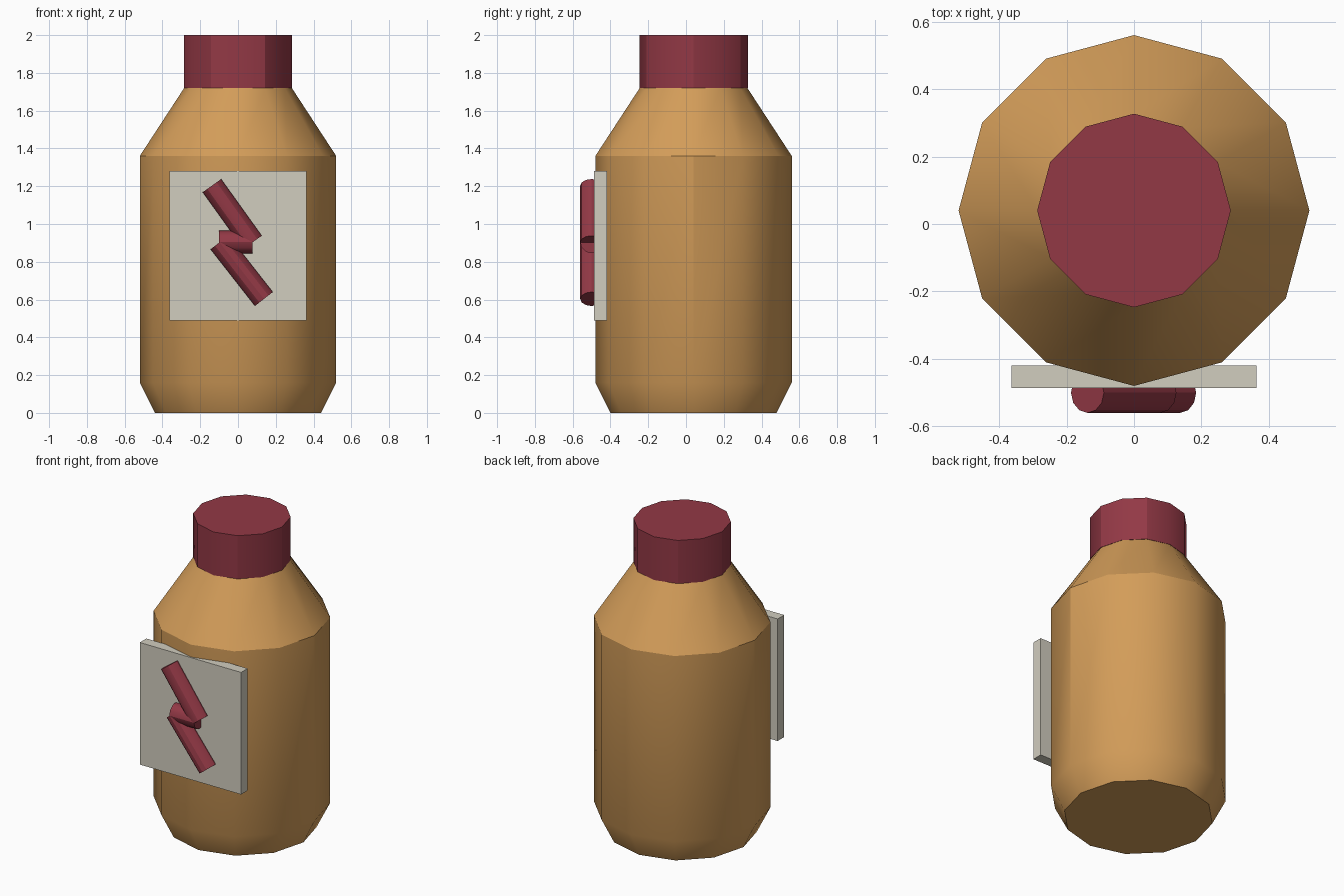
import bpy, bmesh
from math import cos, sin, pi, radians
from mathutils import Vector

cube = bpy.data.objects.get("Cube")
if cube:
    bpy.data.objects.remove(cube, do_unlink=True)

AXIS_Y = 0.04
SIDES = 12


def material(name, colour):
    mat = bpy.data.materials.new(name)
    mat.use_nodes = True
    mat.diffuse_color = (*colour, 1)
    for node in mat.node_tree.nodes:
        if node.type == 'BSDF_PRINCIPLED':
            node.inputs["Base Color"].default_value = (*colour, 1)
    return mat


amber = material("amber", (0.65, 0.335, 0.1))
maroon = material("maroon", (0.29, 0.04, 0.06))
cream = material("cream", (0.64, 0.61, 0.52))


def finish(obj, name, mat, smooth=True):
    obj.name = obj.data.name = name
    obj.data.materials.append(mat)
    if smooth:
        bpy.ops.object.select_all(action='DESELECT')
        obj.select_set(True)
        bpy.context.view_layer.objects.active = obj
        bpy.ops.object.shade_smooth_by_angle(angle=radians(30))
    return obj


def turned(name, profile, mat):
    """Closed solid from (radius, height) rings, bottom to top."""
    bm = bmesh.new()
    rings = [[bm.verts.new((r * cos(2 * pi * i / SIDES),
                            r * sin(2 * pi * i / SIDES), z))
              for i in range(SIDES)] for r, z in profile]
    for low, high in zip(rings, rings[1:]):
        for i in range(SIDES):
            j = (i + 1) % SIDES
            bm.faces.new((low[i], low[j], high[j], high[i]))
    bm.faces.new(rings[0][::-1])
    bm.faces.new(rings[-1])
    mesh = bpy.data.meshes.new(name)
    bm.to_mesh(mesh)
    bm.free()
    obj = bpy.data.objects.new(name, mesh)
    bpy.context.collection.objects.link(obj)
    obj.location.y = AXIS_Y
    return finish(obj, name, mat)


def rod(name, start, end, radius, y):
    """Cylinder between two (x, z) points at depth y."""
    a, b = (Vector((x, y, z)) for x, z in (start, end))
    bpy.ops.mesh.primitive_cylinder_add(
        vertices=SIDES, radius=radius, depth=(b - a).length,
        location=(a + b) / 2, rotation=(b - a).to_track_quat('Z', 'Y').to_euler())
    return finish(bpy.context.object, name, maroon)


# Bottle with chamfered foot and sloping shoulder
turned("bottle_body", [(0.44, 0), (0.52, 0.16), (0.52, 1.36), (0.285, 1.72)], amber)
turned("bottle_cap", [(0.287, 1.72), (0.287, 2.0)], maroon)

# Label plate on the front
bpy.ops.mesh.primitive_cube_add(size=1, location=(0, -0.453, 0.885))
plate = bpy.context.object
plate.scale = (0.725, 0.067, 0.79)
finish(plate, "label_plate", cream, smooth=False)

# Zigzag bolt made of three rods
rod("bolt_upper", (-0.138, 1.203), (0.077, 0.903), 0.06, -0.5)
rod("bolt_middle", (-0.1, 0.905), (0.077, 0.905), 0.06, -0.5)
rod("bolt_lower", (-0.098, 0.903), (0.137, 0.603), 0.06, -0.5)
